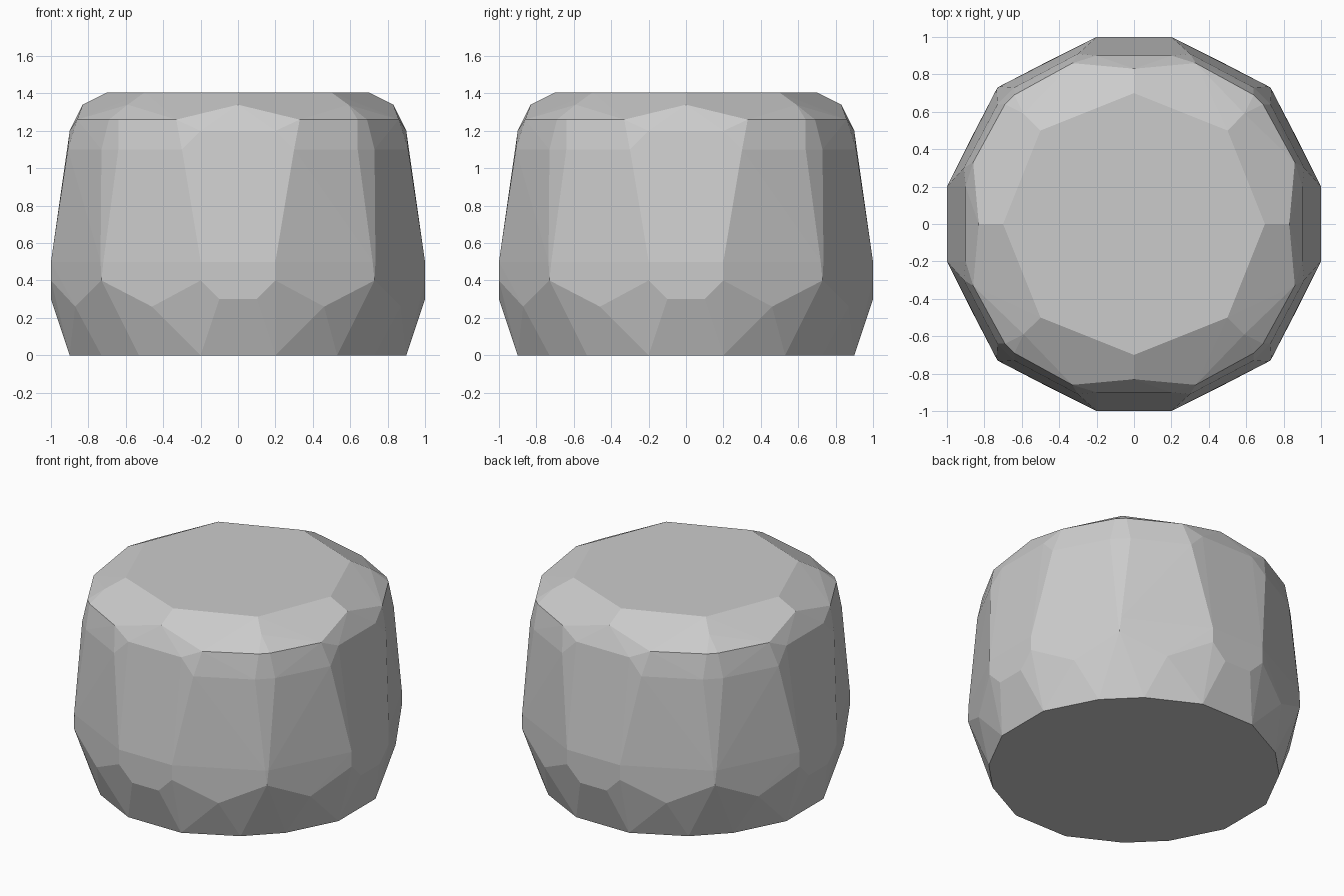
import bpy, bmesh

cube = bpy.data.objects.get("Cube")
if cube:
    bpy.data.objects.remove(cube)

# Plain stone colour
stone = bpy.data.materials.new("stone_grey")
stone.use_nodes = True
stone.diffuse_color = (0.6, 0.6, 0.6, 1)
stone.node_tree.nodes["Principled BSDF"].inputs["Base Color"].default_value = (0.6, 0.6, 0.6, 1)

# Chisel points of one eighth of the boulder, repeated by symmetry
eighth = [
    (0.2, 0.9, 0), (0.53, 0.73, 0),                        # base
    (0.46, 0.87, 0.26), (0.1, 1, 0.3),                     # lower chips
    (0.2, 1, 0.4), (0.73, 0.73, 0.4),
    (0.2, 1, 0.5), (0.72, 0.735, 0.5),                     # widest band
    (0.3, 0.91, 1.1), (0.64, 0.73, 1.1), (0.2, 0.9, 1.2),  # shoulder
    (0.33, 0.86, 1.26), (0.64, 0.69, 1.26),
    (0, 0.83, 1.34), (0.59, 0.59, 1.34),                   # top chamfer
    (0, 0.7, 1.405), (0.5, 0.5, 1.405),                    # flat top
]
points = set()
for a, b, z in eighth:
    for sx in (-1, 1):
        for sy in (-1, 1):
            points.add((sx * a, sy * b, z))
            points.add((sx * b, sy * a, z))

# Wrap the points in a faceted hull and merge its coplanar faces
bm = bmesh.new()
for p in sorted(points):
    bm.verts.new(p)
hull = bmesh.ops.convex_hull(bm, input=bm.verts[:])
loose = [v for v in bm.verts if not v.link_faces]
bmesh.ops.delete(bm, geom=loose, context="VERTS")
bmesh.ops.dissolve_limit(bm, angle_limit=0.01, verts=bm.verts[:], edges=bm.edges[:])
bmesh.ops.recalc_face_normals(bm, faces=bm.faces[:])

mesh = bpy.data.meshes.new("boulder")
bm.to_mesh(mesh)
bm.free()
mesh.materials.append(stone)
bpy.context.collection.objects.link(bpy.data.objects.new("boulder", mesh))
